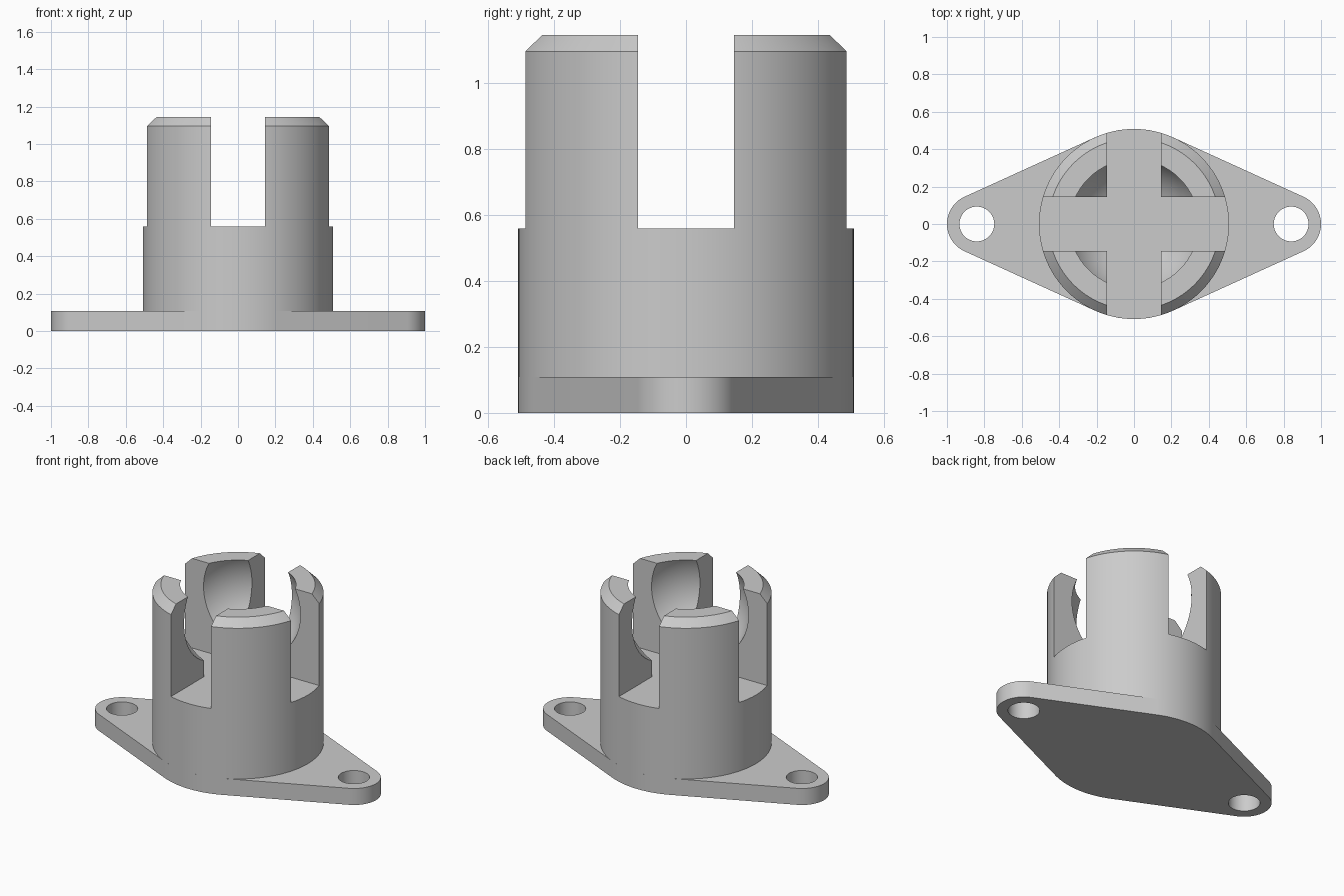
import bpy, bmesh
from math import asin, cos, sin, pi, tau
from mathutils import Matrix, Vector

cube = bpy.data.objects.get("Cube")
if cube:
    bpy.data.objects.remove(cube, do_unlink=True)

BODY_R, TOP, CHAMFER = 0.508, 1.145, 0.05
FLANGE_Z, EAR_X, EAR_R, HOLE_R = 0.108, 0.84, 0.16, 0.093
SLOT_HALF, SLOT_Z = 0.145, 0.558
BALL_R, BALL_Z = 0.38, 0.984

grey = bpy.data.materials.new("plain grey")
grey.use_nodes = True
colour = (0.6, 0.6, 0.6, 1)
grey.diffuse_color = colour
grey.node_tree.nodes["Principled BSDF"].inputs["Base Color"].default_value = colour


def make_object(name, bm):
    bmesh.ops.recalc_face_normals(bm, faces=bm.faces)
    mesh = bpy.data.meshes.new(name)
    bm.to_mesh(mesh)
    bm.free()
    mesh.materials.append(grey)
    obj = bpy.data.objects.new(name, mesh)
    bpy.context.collection.objects.link(obj)
    return obj


def select(obj):
    bpy.ops.object.select_all(action='DESELECT')
    obj.select_set(True)
    bpy.context.view_layer.objects.active = obj


def cut(obj, name, bm):
    """Subtract a closed shape from obj and discard the cutter."""
    cutter = make_object(name, bm)
    cutter.hide_render = True
    mod = obj.modifiers.new(name, 'BOOLEAN')
    mod.operation, mod.solver, mod.object = 'DIFFERENCE', 'EXACT', cutter
    select(obj)
    bpy.ops.object.modifier_apply(modifier=mod.name)
    bpy.data.objects.remove(cutter, do_unlink=True)


def smooth(obj):
    select(obj)
    bpy.ops.object.shade_smooth_by_angle(angle=pi / 6)


def arc(cx, r, start, end, steps):
    angles = [start + (end - start) * i / steps for i in range(steps + 1)]
    return [(cx + r * cos(a), r * sin(a), 0) for a in angles]


# Flange: two ears joined by tangent lines to the round centre
t = pi / 2 - asin((BODY_R - EAR_R) / EAR_X)
outline = (arc(EAR_X, EAR_R, -t, t, 24) + arc(0, BODY_R, t, pi - t, 24)
           + arc(-EAR_X, EAR_R, pi - t, pi + t, 24) + arc(0, BODY_R, pi + t, tau - t, 24))
bm = bmesh.new()
base = bm.faces.new([bm.verts.new(p) for p in outline])
raised = bmesh.ops.extrude_face_region(bm, geom=[base], use_keep_orig=True)["geom"]
bmesh.ops.translate(bm, vec=(0, 0, FLANGE_Z),
                    verts=[v for v in raised if isinstance(v, bmesh.types.BMVert)])
flange = make_object("mounting_flange", bm)

# Screw holes
for side in (-1, 1):
    bm = bmesh.new()
    bmesh.ops.create_cone(bm, cap_ends=True, segments=48, radius1=HOLE_R, radius2=HOLE_R,
                          depth=1, matrix=Matrix.Translation((side * EAR_X, 0, 0)))
    cut(flange, "screw_hole", bm)
smooth(flange)

# Socket body: turned profile with a chamfered rim
bm = bmesh.new()
profile = [(0, FLANGE_Z), (BODY_R, FLANGE_Z), (BODY_R, TOP - CHAMFER),
           (BODY_R - CHAMFER, TOP), (0, TOP)]
verts = [bm.verts.new((x, 0, z)) for x, z in profile]
edges = [bm.edges.new(pair) for pair in zip(verts, verts[1:])]
bmesh.ops.spin(bm, geom=verts + edges, cent=(0, 0, 0), axis=(0, 0, 1),
               angle=tau, steps=96)
bmesh.ops.remove_doubles(bm, verts=bm.verts, dist=0.0001)
body = make_object("socket_body", bm)

# Ball cavity
bm = bmesh.new()
bmesh.ops.create_uvsphere(bm, u_segments=96, v_segments=48, radius=BALL_R,
                          matrix=Matrix.Translation((0, 0, BALL_Z)))
cut(body, "ball_cavity", bm)

# Crossed slots that leave four fingers
for size in ((2 * SLOT_HALF, 2, 1), (2, 2 * SLOT_HALF, 1)):
    bm = bmesh.new()
    bmesh.ops.create_cube(bm, size=1, matrix=Matrix.Translation((0, 0, SLOT_Z + 0.5))
                          @ Matrix.Diagonal(Vector((*size, 1))))
    cut(body, "finger_slot", bm)
smooth(body)
